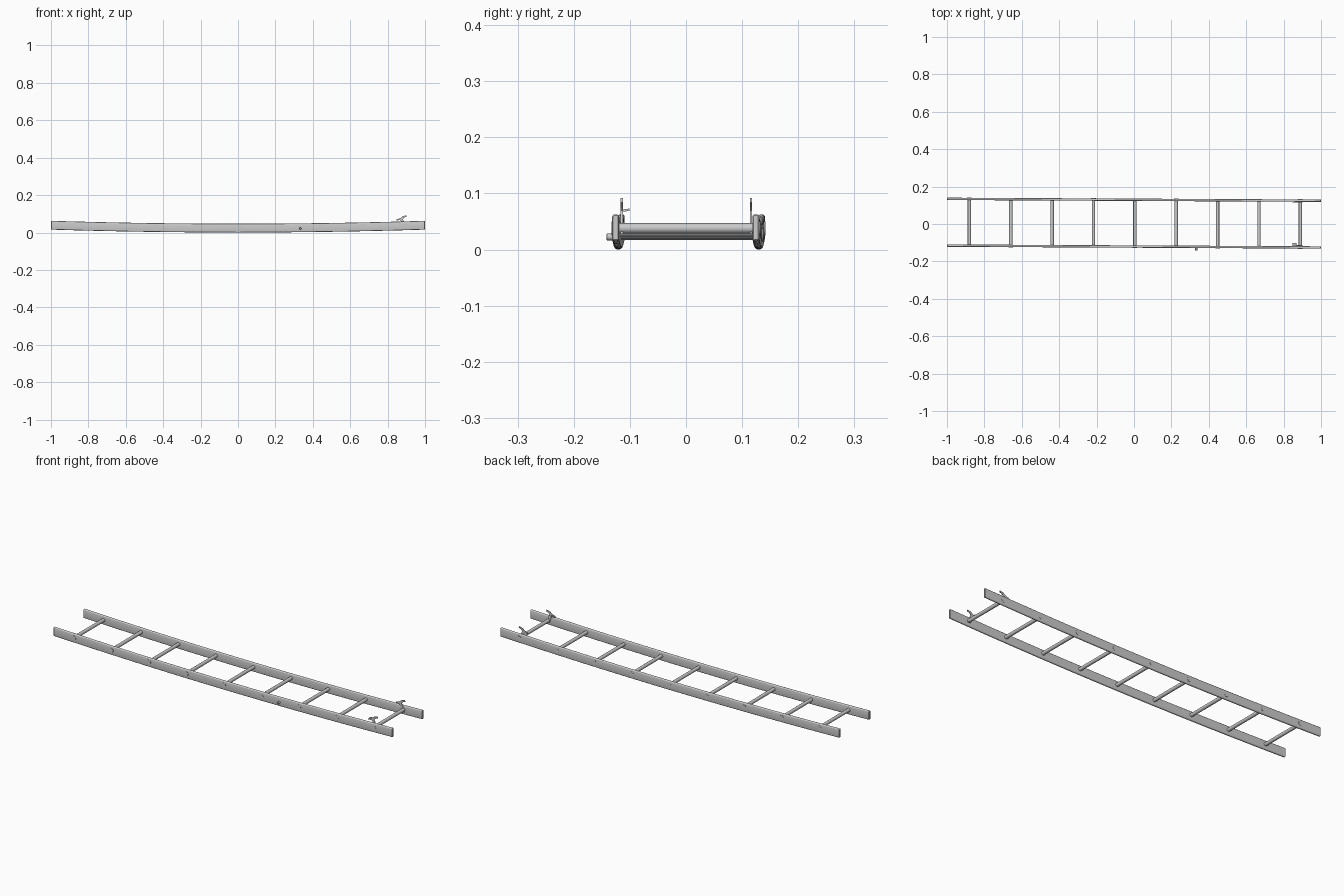
import bpy, bmesh, math
from mathutils import Vector

if "Cube" in bpy.data.objects:
    bpy.data.objects.remove(bpy.data.objects["Cube"])

FRONT, BACK = -0.1205, 0.1295     # rail centre lines at x = 0
THICK, HEIGHT = 0.0125, 0.047


def zc(x):                        # the ladder sags in the middle
    return 0.0236 + 0.0155 * x * x


def ys(x):                        # slight sideways skew
    return -0.005 * x


def finish(name, bm, angle=35):
    bmesh.ops.recalc_face_normals(bm, faces=bm.faces)
    me = bpy.data.meshes.new(name)
    bm.to_mesh(me)
    bm.free()
    ob = bpy.data.objects.new(name, me)
    bpy.context.collection.objects.link(ob)
    bpy.ops.object.select_all(action='DESELECT')
    ob.select_set(True)
    bpy.context.view_layer.objects.active = ob
    bpy.ops.object.shade_smooth_by_angle(angle=math.radians(angle))
    return ob


def loft(bm, rings):
    loops = [[bm.verts.new(p) for p in r] for r in rings]
    n = len(loops[0])
    for a, b in zip(loops, loops[1:]):
        for i in range(n):
            bm.faces.new((a[i], a[(i + 1) % n], b[(i + 1) % n], b[i]))
    bm.faces.new(loops[0])
    bm.faces.new(loops[-1])


def section(x, yc, inset=0.0):
    # rounded-rectangle cross-section of a rail
    r, pts = 0.0045, []
    hy, hz = THICK / 2 - r, HEIGHT / 2 - r
    for k, (sy, sz) in enumerate([(1, 1), (-1, 1), (-1, -1), (1, -1)]):
        for j in range(4):
            a = math.pi / 2 * (k + j / 3)
            pts.append(Vector((x, yc + ys(x) + sy * hy + (r - inset) * math.cos(a),
                               zc(x) + sz * hz + (r - inset) * math.sin(a))))
    return pts


def turned(bm, x, z, profile, n=16):
    # round part along y: profile is a list of (y, radius)
    loft(bm, [[(x + r * math.cos(2 * math.pi * i / n), y,
                z + r * math.sin(2 * math.pi * i / n)) for i in range(n)]
              for y, r in profile])


# Side rails
for name, yc in (("front_rail", FRONT), ("back_rail", BACK)):
    bm = bmesh.new()
    xs = [-0.998 + 1.996 * i / 20 for i in range(21)]
    rings = [section(-1, yc, 0.002)] + [section(x, yc) for x in xs] + [section(1, yc, 0.002)]
    loft(bm, rings)
    finish(name, bm)

# Rungs with flanged ends that pass through the rails
for i in range(9):
    x = -0.88 + i * 0.2212
    a, b = FRONT + ys(x), BACK + ys(x)
    o = THICK / 2
    z = zc(x) + 0.002
    bm = bmesh.new()
    turned(bm, x, z, [(a - o - 0.0012, 0.009), (a - o - 0.0012, 0.0125), (a - o + 0.001, 0.0125),
                      (a - o + 0.001, 0.009), (a + o, 0.009), (b - o, 0.009),
                      (b + o - 0.001, 0.009), (b + o - 0.001, 0.0125),
                      (b + o + 0.0012, 0.0125), (b + o + 0.0012, 0.009)])
    finish("rung_%d" % (i + 1), bm)

# Locking knob on the front rail
bm = bmesh.new()
turned(bm, 0.333, 0.0225, [(-0.122, 0.006), (-0.1405, 0.006), (-0.142, 0.0045)])
finish("lock_knob", bm)

# Hook plates standing on the last rung
HOOK = [(0.882, 0.028), (0.898, 0.028), (0.886, 0.062), (0.881, 0.07), (0.889, 0.08),
        (0.902, 0.084), (0.900, 0.092), (0.880, 0.087), (0.868, 0.077), (0.850, 0.071),
        (0.847, 0.065), (0.866, 0.066), (0.872, 0.060)]
for name, y in (("front_hook", -0.1145), ("back_hook", 0.1155)):
    bm = bmesh.new()
    loft(bm, [[(x, y + d, z) for x, z in HOOK] for d in (-0.0018, 0.0018)])
    finish(name, bm)

# Small latch lip on the front hook
bm = bmesh.new()
loft(bm, [[(x, y, z) for y, z in ((-0.1145, 0.067), (-0.101, 0.069), (-0.101, 0.073), (-0.1145, 0.071))]
          for x in (0.848, 0.868)])
finish("latch_lip", bm)
